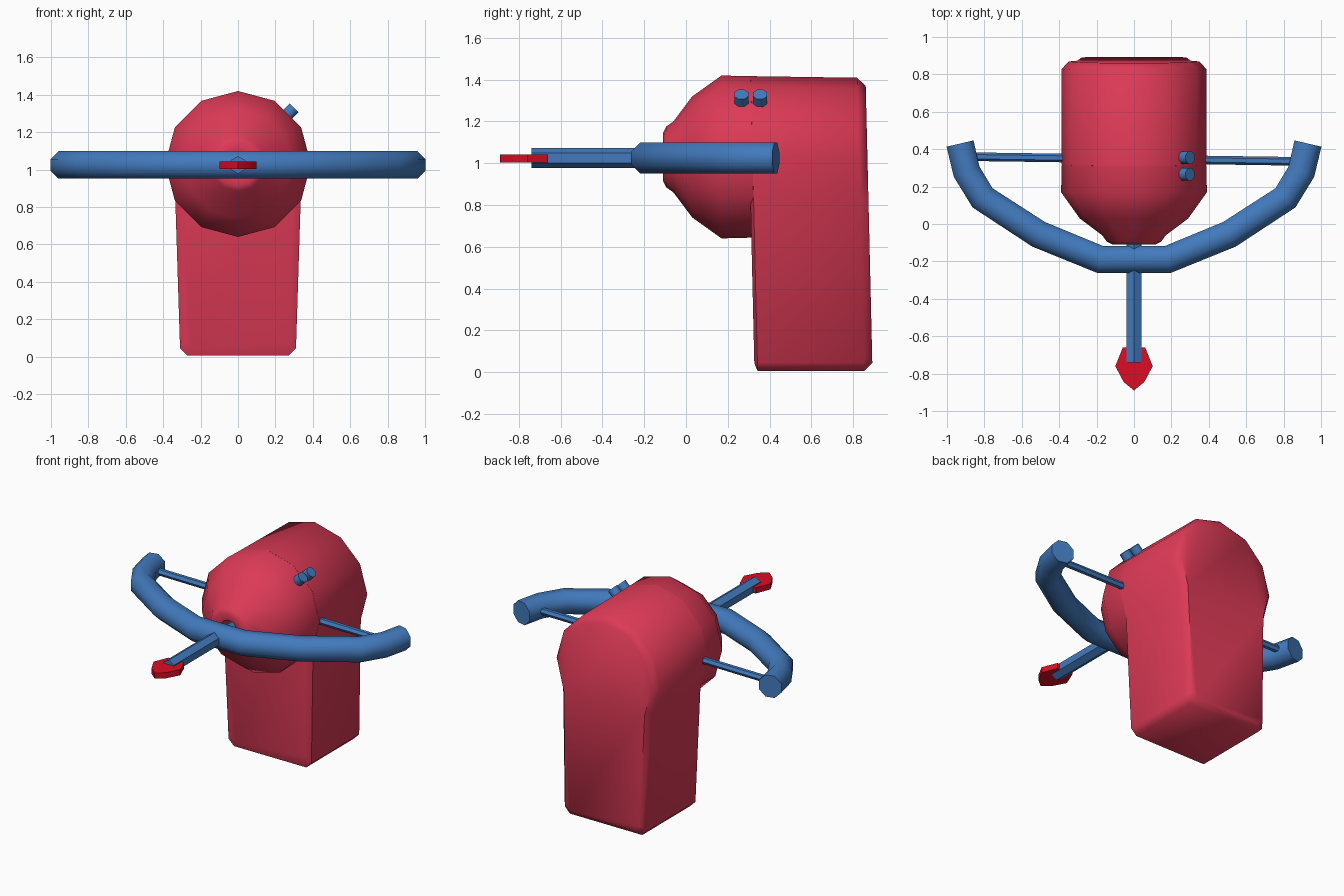
import bpy, bmesh, math
from mathutils import Vector

if "Cube" in bpy.data.objects:
    bpy.data.objects.remove(bpy.data.objects["Cube"])


def material(name, rgb):
    m = bpy.data.materials.new(name)
    m.diffuse_color = (*rgb, 1)
    m.use_nodes = True
    m.node_tree.nodes["Principled BSDF"].inputs["Base Color"].default_value = m.diffuse_color
    return m


ROSE = material("rose_red", (0.72, 0.042, 0.093))
BLUE = material("steel_blue", (0.055, 0.195, 0.51))
RED = material("bright_red", (0.72, 0.004, 0.017))
AXIS_Z = 1.025


def loft(name, rings, mat, smooth=50):
    """Skin a list of equally sized point rings and cap both ends."""
    bm = bmesh.new()
    rows = [[bm.verts.new(p) for p in ring] for ring in rings]
    n = len(rows[0])
    for a, b in zip(rows, rows[1:]):
        for i in range(n):
            j = (i + 1) % n
            bm.faces.new((a[i], a[j], b[j], b[i]))
    bm.faces.new(rows[0])
    bm.faces.new(rows[-1])
    bmesh.ops.recalc_face_normals(bm, faces=bm.faces)
    mesh = bpy.data.meshes.new(name)
    bm.to_mesh(mesh)
    bm.free()
    mesh.materials.append(mat)
    ob = bpy.data.objects.new(name, mesh)
    bpy.context.collection.objects.link(ob)
    if smooth:
        bpy.ops.object.select_all(action='DESELECT')
        ob.select_set(True)
        bpy.context.view_layer.objects.active = ob
        bpy.ops.object.shade_smooth_by_angle(angle=math.radians(smooth))
    return ob


def circle(center, tangent, r, sides, turn=0.0):
    """Ring of points around a center, perpendicular to a tangent."""
    t = Vector(tangent).normalized()
    u = t.cross(Vector((0, 0, 1))).normalized()
    v = u.cross(t)
    angles = [2 * math.pi * i / sides + turn for i in range(sides)]
    return [Vector(center) + r * (math.cos(a) * u + math.sin(a) * v) for a in angles]


def tube(name, path, r, sides, mat, turn=0.0):
    pts = [Vector(p) for p in path]
    rings = []
    for i, p in enumerate(pts):
        t = Vector((0, 0, 0))
        if i > 0:
            t += (p - pts[i - 1]).normalized()
        if i < len(pts) - 1:
            t += (pts[i + 1] - p).normalized()
        rings.append(circle(p, t, r, sides, turn))
    return loft(name, rings, mat)


# Rounded front of the barrel, with a recessed muzzle
profile = [(0.4, 0.384), (0.17, 0.39), (0.03, 0.29), (-0.06, 0.17), (-0.095, 0.145),
           (-0.11, 0.115), (-0.1, 0.065), (-0.03, 0.05)]
loft("barrel_front", [circle((0, y, AXIS_Z + 0.005), (0, 1, 0), r, 12) for y, r in profile],
     ROSE, 60)

# Barrel rear and grip: round top running straight down to the base
outline = [(0.387 * math.cos(math.radians(a)), 1.03 + 0.387 * math.sin(math.radians(a)))
           for a in range(-30, 211, 30)]
outline += [(-0.31, 0.045), (-0.27, 0.005), (0.27, 0.005), (0.31, 0.045)]


def body_ring(y, inset):
    ring = []
    for x, z in outline:
        if inset:
            x, z = x * 0.9, 0.7 + (z - 0.7) * 0.945
        lean = 0.033 * (1 - z / 1.4)
        ring.append((x, y + lean, z - 0.015 * (y - 0.3) * (z > 1)))
    return ring


loft("body_and_grip", [body_ring(0.295, True), body_ring(0.31, False),
                       body_ring(0.82, False), body_ring(0.86, True)], ROSE)

# Bow arc, mirrored across the middle
half = [(0.18, -0.19), (0.51, -0.055), (0.81, 0.14), (0.895, 0.28), (0.93, 0.43)]
path = [(-x, y, AXIS_Z) for x, y in reversed(half)] + [(x, y, AXIS_Z) for x, y in half]
tube("bow", path, 0.08, 8, BLUE, math.pi / 8)

# Bow string
tube("bow_string", [(-0.88, 0.36, AXIS_Z), (0.88, 0.335, AXIS_Z)], 0.023, 6, BLUE)

# Bolt shaft and flat pointed tip
tube("bolt_shaft", [(0, -0.74, AXIS_Z), (0, 0.0, AXIS_Z)], 0.047, 6, BLUE, math.pi / 6)
tip = [(-0.06, -0.66), (-0.1, -0.76), (-0.055, -0.845), (0, -0.89),
       (0.055, -0.845), (0.1, -0.76), (0.06, -0.66)]
loft("bolt_tip", [[(x, y, z) for x, y in tip] for z in (1.004, 1.042)], RED, 35)

# Two small buttons on the upper right shoulder
for i, y in enumerate((0.265, 0.355)):
    tube(f"button_{i + 1}", [(0.22, y, 1.25), (0.3, y, 1.33)], 0.036, 8, BLUE, math.pi / 8)
